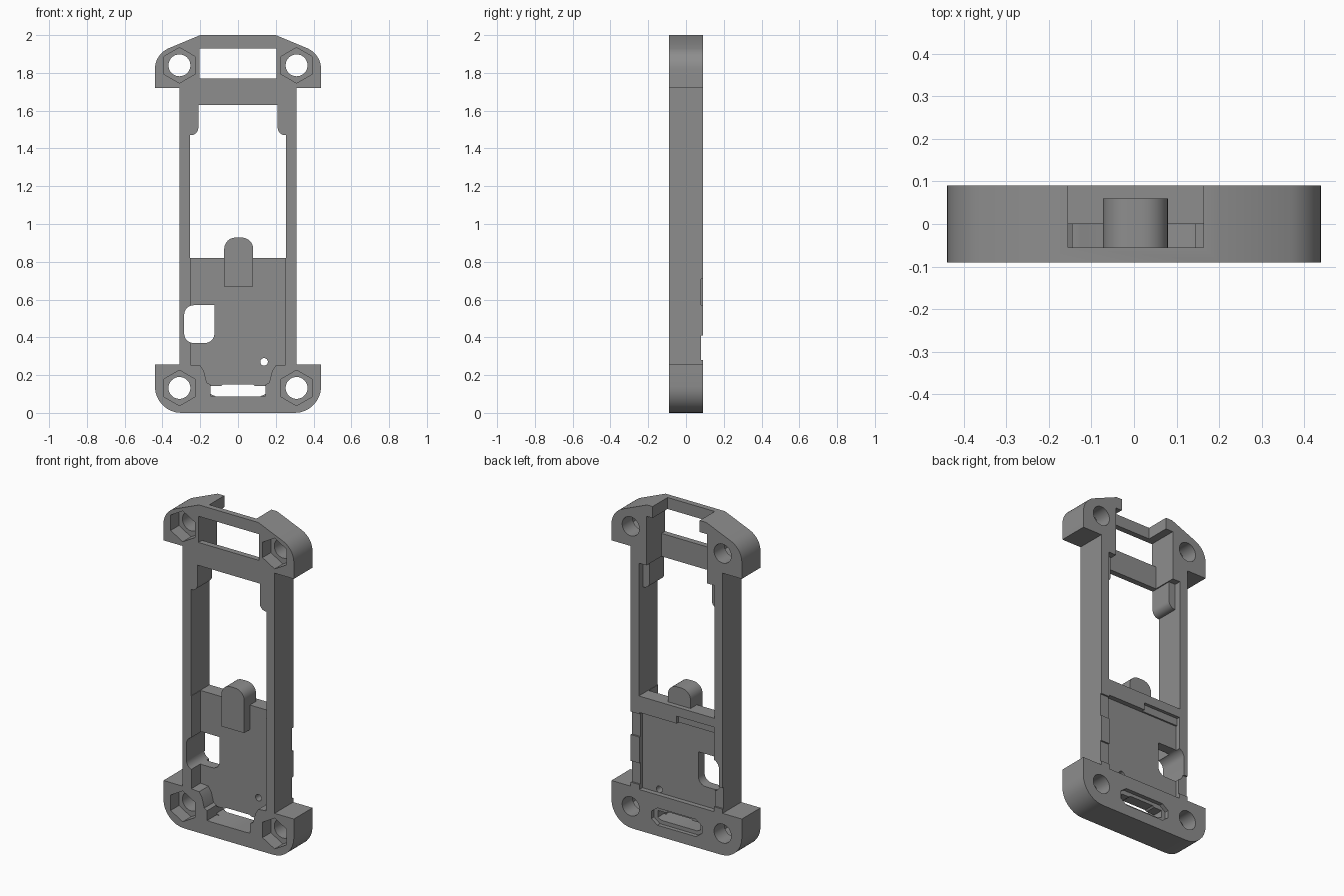
import bpy, bmesh, math

if "Cube" in bpy.data.objects:
    bpy.data.objects.remove(bpy.data.objects["Cube"])

BACK, FRONT = 0.09, -0.09
EPS = 0.02

grey = bpy.data.materials.new("mid grey")
grey.diffuse_color = (0.27, 0.27, 0.27, 1)
grey.use_nodes = True
grey.node_tree.nodes["Principled BSDF"].inputs["Base Color"].default_value = grey.diffuse_color


def arc(cx, cz, r, a0, a1, n=8):
    """Points of an arc in the xz plane, angles in degrees."""
    return [(cx + r * math.cos(math.radians(a0 + (a1 - a0) * i / n)),
             cz + r * math.sin(math.radians(a0 + (a1 - a0) * i / n))) for i in range(n + 1)]


def rect(x0, x1, z0, z1):
    return [(x0, z0), (x1, z0), (x1, z1), (x0, z1)]


def mirrored(half):
    """Close a right-hand half outline with its mirror image."""
    return half + [(-x, z) for x, z in reversed(half)]


def prism(name, pts, y0, y1):
    """Extrude an xz outline from y0 to y1."""
    bm = bmesh.new()
    face = bm.faces.new([bm.verts.new((x, y0, z)) for x, z in pts])
    ext = bmesh.ops.extrude_face_region(bm, geom=[face])
    verts = [g for g in ext["geom"] if isinstance(g, bmesh.types.BMVert)]
    bmesh.ops.translate(bm, verts=verts, vec=(0, y1 - y0, 0))
    bmesh.ops.recalc_face_normals(bm, faces=bm.faces)
    mesh = bpy.data.meshes.new(name)
    bm.to_mesh(mesh)
    bm.free()
    mesh.materials.append(grey)
    obj = bpy.data.objects.new(name, mesh)
    bpy.context.collection.objects.link(obj)
    return obj


def cut(target, pts, y0=FRONT - EPS, y1=BACK + EPS):
    """Subtract a prism from the target."""
    cutter = prism("cutter", pts, y0, y1)
    cutter.hide_render = True
    mod = target.modifiers.new("cut", "BOOLEAN")
    mod.operation, mod.solver, mod.object = "DIFFERENCE", "EXACT", cutter
    bpy.context.view_layer.objects.active = target
    bpy.ops.object.modifier_apply(modifier=mod.name)
    bpy.data.objects.remove(cutter)


def smooth(obj):
    bpy.ops.object.select_all(action="DESELECT")
    obj.select_set(True)
    bpy.context.view_layer.objects.active = obj
    bpy.ops.object.shade_smooth_by_angle(angle=math.radians(30))


# Frame body: wide rounded ends joined by narrow rails
frame = prism("frame", mirrored(
    arc(0.30, 0.14, 0.14, -90, 0) + [(0.44, 0.255), (0.31, 0.255), (0.31, 1.72), (0.44, 1.72)]
    + arc(0.32, 1.82, 0.12, 0, 66) + [(0.20, 2.0)]), FRONT, BACK)

# Main opening, leaving a rounded tab on each rail
cut(frame, mirrored([(0.255, 0.82), (0.255, 1.47)] + arc(0.25, 1.51, 0.04, 270, 180)
                    + [(0.21, 1.63)]))
cut(frame, rect(-0.255, 0.255, 1.46, 1.63), 0.05)

# Top window, open behind the front crossbars
cut(frame, rect(-0.204, 0.204, 1.77, 1.93))
cut(frame, rect(-0.204, 0.204, 1.60, 1.80), -0.055)
cut(frame, rect(-0.155, 0.163, 1.90, 2.05), -0.055)

# Front cavity, funnelling down to the port
cut(frame, mirrored([(0.145, 0.09), (0.145, 0.15), (0.165, 0.16), (0.18, 0.22),
                     (0.20, 0.25), (0.252, 0.255), (0.252, 0.85)]), FRONT - EPS, 0.0)

# Port slot with a shallow recess around it on the back
cut(frame, mirrored([(0.12, 0.088), (0.145, 0.10), (0.145, 0.142), (0.09, 0.142), (0.08, 0.15)]))
cut(frame, mirrored([(0.13, 0.065), (0.17, 0.095), (0.17, 0.14), (0.13, 0.17)]), 0.065)

# Rear pocket with a step in its upper lip
cut(frame, rect(-0.252, 0.252, 0.25, 0.72), 0.06)
cut(frame, rect(-0.252, 0.0, 0.70, 0.765), 0.07)

# Rounded side opening and small pin hole
cut(frame, arc(-0.235, 0.42, 0.05, 180, 270) + arc(-0.175, 0.42, 0.05, 270, 360)
    + [(-0.125, 0.57)] + arc(-0.235, 0.52, 0.05, 90, 180))
cut(frame, arc(0.138, 0.27, 0.02, 0, 345, 23))

# Shallow nicks on the back edges of the rails
cut(frame, rect(-0.35, 0.35, 0.28, 0.41), 0.08)
cut(frame, rect(0.25, 0.35, 0.57, 0.71), 0.08)

# Screw holes with hexagonal nut pockets
for sx in (-1, 1):
    for z in (0.132, 1.84):
        cut(frame, arc(sx * 0.31, z, 0.058, 0, 348.75, 31))
        cut(frame, arc(sx * 0.31, z, 0.094, 30, 330, 5), FRONT - EPS, -0.01)

# Rounded notch across the front of the left rail
notch = prism("cutter", arc(-0.05, 0.95, 0.04, 180, 270) + [(0.10, 0.91), (0.10, 1.07)]
              + arc(-0.05, 1.03, 0.04, 90, 180), -0.33, -0.23)
for v in notch.data.vertices:  # turn the outline to run along x
    x, y, z = v.co
    v.co = (y, -x - 0.10, z)
notch.data.flip_normals()
notch.hide_render = True
mod = frame.modifiers.new("notch", "BOOLEAN")
mod.operation, mod.solver, mod.object = "DIFFERENCE", "EXACT", notch
bpy.context.view_layer.objects.active = frame
bpy.ops.object.modifier_apply(modifier=mod.name)
bpy.data.objects.remove(notch)
smooth(frame)

# Round-topped knob on the upper edge of the plate
knob = prism("knob", [(-0.073, 0.67), (0.08, 0.67)] + arc(0.02, 0.868, 0.06, 0, 90)
             + arc(-0.013, 0.868, 0.06, 90, 180), -0.055, 0.06)
smooth(knob)
